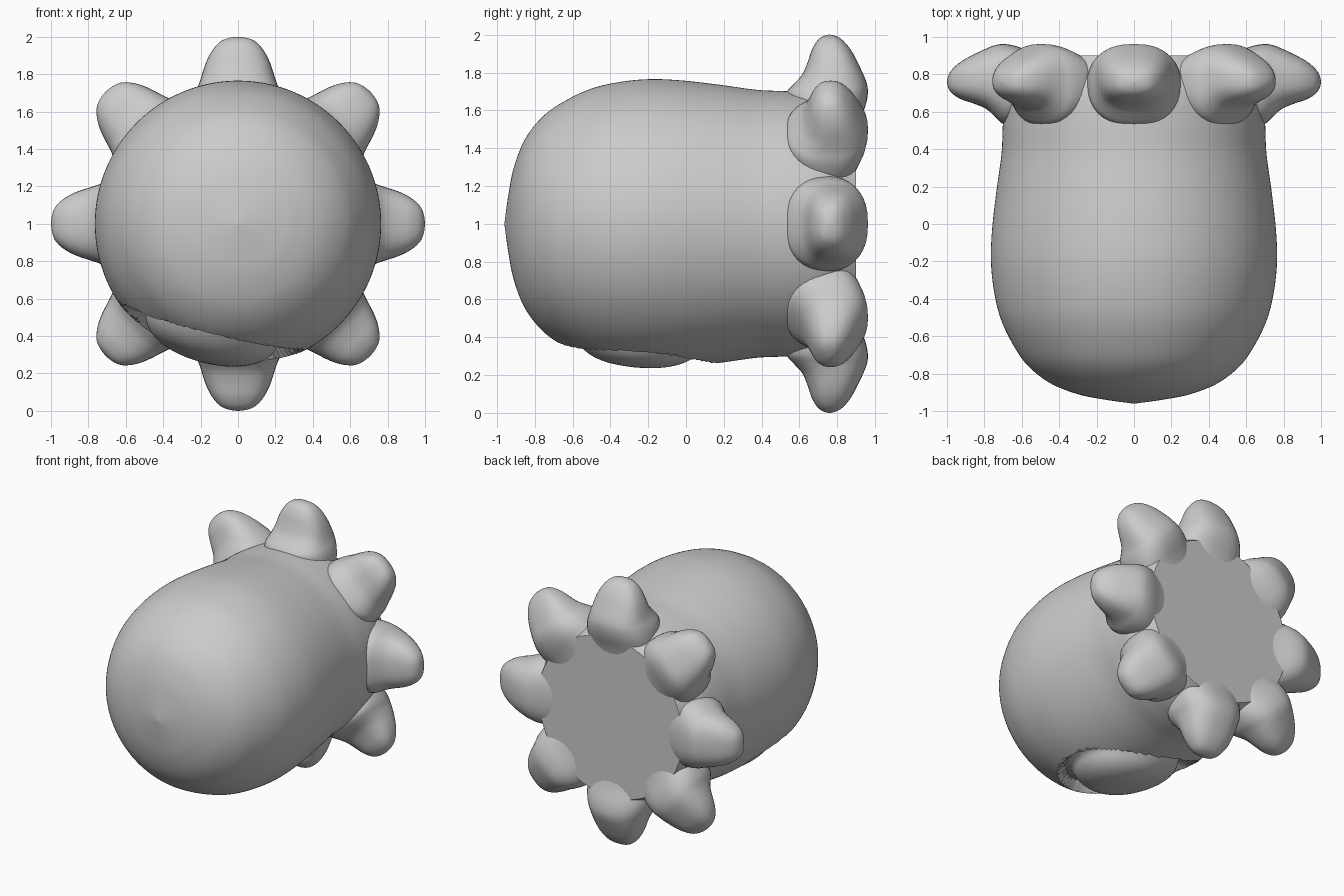
import bpy, bmesh
from math import sin, cos, pi, radians, copysign, hypot

if "Cube" in bpy.data.objects:
    bpy.data.objects.remove(bpy.data.objects["Cube"])


def spline(pts, steps):
    """Catmull-Rom resampling of a list of tuples."""
    p = [pts[0]] + list(pts) + [pts[-1]]
    out = []
    for i in range(1, len(p) - 2):
        for k in range(steps):
            t = k / steps
            out.append(tuple(
                0.5 * (2 * b + (c - a) * t + (2 * a - 5 * b + 4 * c - d) * t * t
                       + (3 * b - a - 3 * c + d) * t ** 3)
                for a, b, c, d in zip(p[i - 1], p[i], p[i + 1], p[i + 2])))
    out.append(tuple(pts[-1]))
    return out


def smooth(a, b, x):
    t = min(max((x - a) / (b - a), 0), 1)
    return t * t * (3 - 2 * t)


def loft(name, rings, angle):
    """Skin a list of closed rings and cap both ends."""
    bm = bmesh.new()
    vs = [[bm.verts.new(co) for co in ring] for ring in rings]
    n = len(rings[0])
    for a, b in zip(vs, vs[1:]):
        for i in range(n):
            j = (i + 1) % n
            bm.faces.new((a[i], a[j], b[j], b[i]))
    bm.faces.new(vs[0])
    bm.faces.new(vs[-1])
    bmesh.ops.recalc_face_normals(bm, faces=bm.faces)
    me = bpy.data.meshes.new(name)
    bm.to_mesh(me)
    bm.free()
    ob = bpy.data.objects.new(name, me)
    bpy.context.collection.objects.link(ob)
    bpy.ops.object.select_all(action='DESELECT')
    ob.select_set(True)
    bpy.context.view_layer.objects.active = ob
    bpy.ops.object.shade_smooth_by_angle(angle=radians(angle))
    return ob


# Body: profile of (radius, y) turned about the y axis
profile = [(0.005, -0.96), (0.15, -0.94), (0.3, -0.91), (0.45, -0.85), (0.57, -0.755),
           (0.65, -0.64), (0.715, -0.5), (0.75, -0.35), (0.765, -0.19), (0.758, -0.02),
           (0.735, 0.18), (0.708, 0.38), (0.70, 0.55), (0.68, 0.72), (0.61, 0.88), (0.6, 0.9)]


def mouth_drop(y, a):
    """Depth of the oval mouth recess underneath, with a domed plate inside."""
    d = hypot((y + 0.26) / 0.45, (a + radians(14)) / radians(41))
    if d >= 1:
        return 0
    plate = 0.10 * min(d / 0.83, 1) ** 5
    return plate * (1 - smooth(0.96, 1.0, d))


SEG = 224
rings = []
for r, y in spline(profile, 8):
    ring = []
    for i in range(SEG):
        a = -pi + 2 * pi * i / SEG          # angle from straight down
        rr = r - mouth_drop(y, a)
        ring.append((rr * sin(a), y, 1 - rr * cos(a)))
    rings.append(ring)
loft("body", rings, 40)

# Stubby arms: sections of (distance from axis, front y, back y, half width)
sections = [(0.40, 0.56, 0.88, 0.25), (0.52, 0.55, 0.91, 0.255), (0.62, 0.54, 0.948, 0.25),
            (0.69, 0.53, 0.962, 0.235), (0.74, 0.57, 0.957, 0.212), (0.79, 0.615, 0.938, 0.195),
            (0.86, 0.645, 0.905, 0.172), (0.92, 0.665, 0.872, 0.142),
            (0.97, 0.695, 0.83, 0.10), (0.992, 0.725, 0.795, 0.055), (1.0, 0.755, 0.765, 0.005)]


def power(v, e):
    return copysign(abs(v) ** e, v)


for k in range(8):
    c, s = cos(k * pi / 4), sin(k * pi / 4)
    rings = []
    for dist, front, back, half in spline(sections, 3):
        ring = []
        for i in range(36):
            t = 2 * pi * i / 36
            w = half * power(cos(t), 0.8)
            y = (front + back) / 2 + (back - front) / 2 * power(sin(t), 0.8)
            ring.append((dist * c - w * s, y, 1 + dist * s + w * c))
        rings.append(ring)
    loft(f"arm_{k + 1}", rings, 50)
